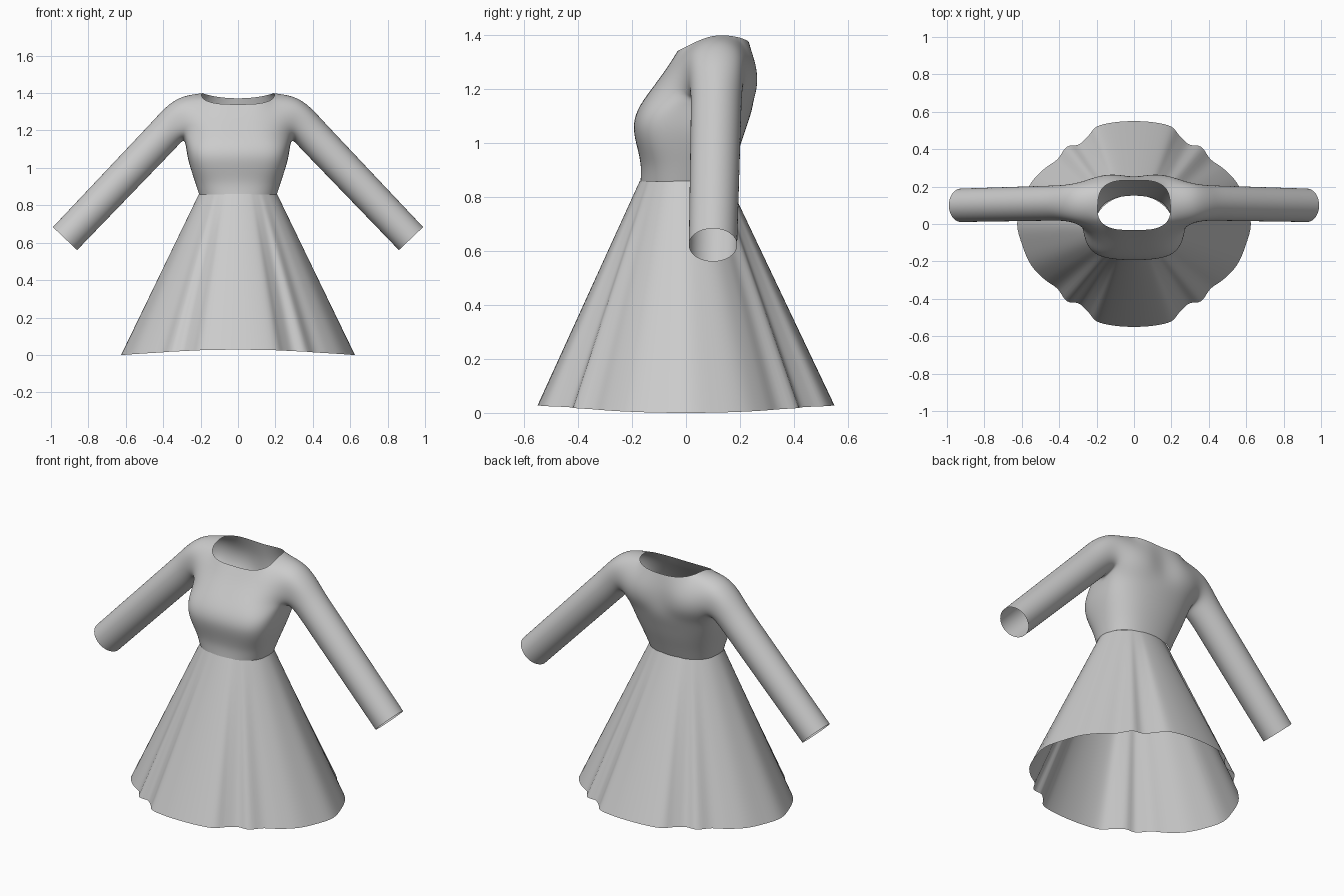
import bpy, bmesh, math
from mathutils import Vector

if "Cube" in bpy.data.objects:
    bpy.data.objects.remove(bpy.data.objects["Cube"])


def make_object(name, bm, subdiv=0, mirror=False):
    bmesh.ops.recalc_face_normals(bm, faces=bm.faces[:])
    me = bpy.data.meshes.new(name)
    bm.to_mesh(me)
    bm.free()
    me.shade_smooth()
    ob = bpy.data.objects.new(name, me)
    bpy.context.collection.objects.link(ob)
    if mirror:
        m = ob.modifiers.new("mirror", 'MIRROR')
        m.use_clip = True
        m.merge_threshold = 0.002
    if subdiv:
        s = ob.modifiers.new("smooth", 'SUBSURF')
        s.levels = s.render_levels = subdiv
    return ob


def bridge(bm, a, b, closed=False):
    n = len(a)
    for i in range(n if closed else n - 1):
        j = (i + 1) % n
        bm.faces.new((a[i], a[j], b[j], b[i]))


def catmull(pts, steps):
    n, out = len(pts), []
    for i in range(n):
        p0, p1, p2, p3 = (Vector(pts[(i + k) % n]) for k in (-1, 0, 1, 2))
        for s in range(steps):
            t = s / steps
            out.append(0.5 * (2 * p1 + (p2 - p0) * t + (2 * p0 - 5 * p1 + 4 * p2 - p3) * t * t
                              + (3 * p1 - p0 - 3 * p2 + p3) * t ** 3))
    return out


# Skirt: folded hem outline lofted up to an oval waist
quarter = [(0, .55), (.11, .543), (.2, .52), (.245, .47), (.295, .425), (.36, .412),
           (.41, .345), (.48, .295), (.55, .22), (.595, .12), (.625, 0)]
front_right = [(x, -y) for x, y in quarter]
right = front_right + quarter[-2::-1]
outline = right + [(-x, y) for x, y in right[-2:0:-1]]
bm = bmesh.new()
rows = 10
loops = []
hem = catmull(outline, 4)
for r in range(rows + 1):
    t = r / rows
    loop = []
    for p in hem:
        a = math.atan2(p.y / .55, p.x / .625)
        top = Vector((.209 * math.cos(a), -.008 + .163 * math.sin(a), .86))
        low = Vector((p.x, p.y, .028 * math.sin(a) ** 2))
        loop.append(bm.verts.new(low.lerp(top, t)))
    loops.append(loop)
for a, b in zip(loops, loops[1:]):
    bridge(bm, a, b, True)
make_object("skirt", bm)

# Bodice, right half: lower rings (z, half width, front y, back y, centre y, front squareness)
bm = bmesh.new()
lower = [(.857, .212, -.172, .155, -.01, 2.3),
         (.92, .232, -.168, .178, .0, 2.6),
         (.99, .256, -.186, .205, .02, 3.2),
         (1.06, .276, -.202, .228, .05, 3.5),
         (1.125, .288, -.186, .25, .08, 3.3)]
grid = []
for z, w, f, b, c, p in lower:
    ring = []
    for k in range(9):
        a = k * math.pi / 8
        e = 2 / (p if k < 4 else 2.4)
        s, co = abs(math.sin(a)) ** e, abs(math.cos(a)) ** e
        x = 0 if k in (0, 8) else w * s
        y = c + (f - c) * co if k < 4 else c + (b - c) * co if k > 4 else c
        ring.append(bm.verts.new((x, y, z)))
    grid.append(ring)
for a, b in zip(grid, grid[1:]):
    bridge(bm, a, b)
underarm = grid[-1][4]
underarm.co = (.284, .1, 1.145)


def panel(rows, start):
    prev, out = start, []
    for row in rows:
        cur = [bm.verts.new(p) for p in row]
        bridge(bm, prev, cur)
        out.append(cur)
        prev = cur
    return out


# Chest and upper back panels, centre to armhole
front = panel([
    [(0, -.135, 1.19), (.1, -.137, 1.19), (.2, -.11, 1.19), (.288, -.005, 1.19)],
    [(0, -.075, 1.27), (.1, -.075, 1.27), (.2, -.05, 1.27), (.305, .005, 1.28)],
    [(0, -.03, 1.34), (.115, -.034, 1.34), (.195, .015, 1.365), (.335, .02, 1.355)]],
    grid[-1][:4])
back = panel([
    [(0, .248, 1.19), (.1, .27, 1.19), (.2, .256, 1.19), (.288, .21, 1.19)],
    [(0, .246, 1.28), (.1, .271, 1.28), (.2, .262, 1.28), (.305, .222, 1.28)],
    [(0, .232, 1.37), (.1, .236, 1.376), (.185, .195, 1.395), (.335, .205, 1.36)]],
    grid[-1][:4:-1])

# Shoulder strip closes the front and back panels
neck = bm.verts.new((.196, .1, 1.405))
tip = bm.verts.new((.335, .11, 1.395))
bridge(bm, front[-1][2:], [neck, tip])
bridge(bm, back[-1][2:], [neck, tip])

# Sleeve: eight-sided tube from the armhole to the open cuff
for side, col in ((front, 3), (back, 5)):
    bm.faces.new((grid[-1][col], underarm, side[0][3])) 
prev = [tip, front[2][3], front[1][3], front[0][3], underarm,
        back[0][3], back[1][3], back[2][3]]
normal = Vector((.725, 0, .688))
shoulder, cuff = Vector((.385, .113, 1.188)), Vector((.925, .1, .622))
for t in (0, .12, .4, .7, .97, 1):
    c = shoulder.lerp(cuff, t)
    r = .104 - .005 * t
    cur = []
    for k in range(8):
        a = k * math.pi / 4
        cur.append(bm.verts.new(c + r * (math.cos(a) * normal + math.sin(a) * Vector((0, -1, 0)))))
    bridge(bm, prev, cur, True)
    prev = cur
make_object("bodice_with_sleeves", bm, 3, True)
